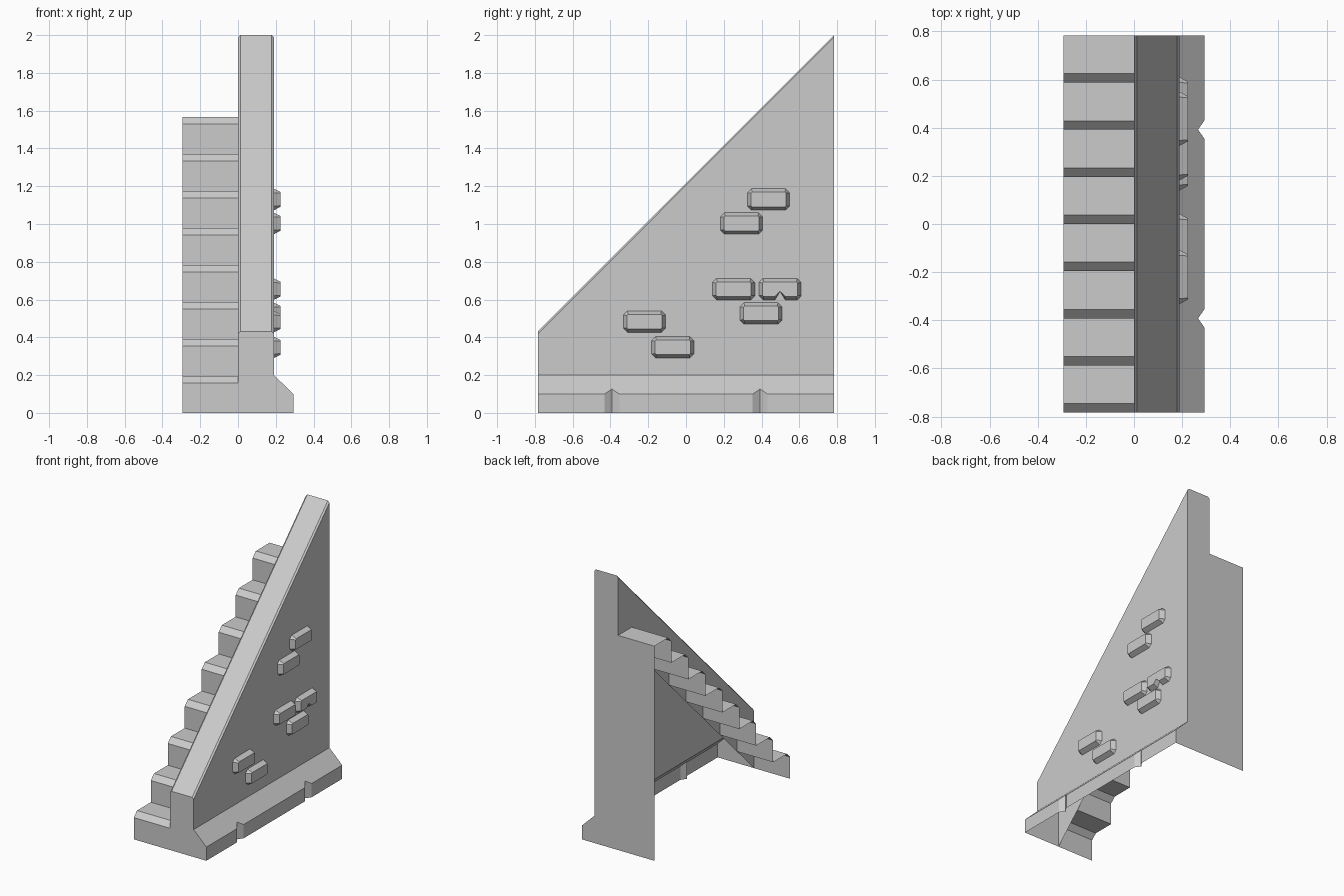
import bpy, bmesh
from mathutils import Vector

if "Cube" in bpy.data.objects:
    bpy.data.objects.remove(bpy.data.objects["Cube"])

W, L = 0.293, 0.783            # half width, half length
WALL = 0.19                    # wall thickness, starts at x = 0
TOP_F, TOP_B = 0.432, 2.0      # wall height at front and back
STEPS = 8
P = 2 * L / STEPS              # step rise and run
C = 0.037                      # nosing chamfer
B = 0.012                      # wall cap bevel


def shell(name, faces):
    """Open surface from (points, outward hint) pairs, welded together."""
    bm = bmesh.new()
    for pts, out in faces:
        f = bm.faces.new([bm.verts.new(p) for p in pts])
        f.normal_update()
        if f.normal.dot(Vector(out)) < 0:
            f.normal_flip()
    bmesh.ops.remove_doubles(bm, verts=bm.verts, dist=1e-5)
    me = bpy.data.meshes.new(name)
    bm.to_mesh(me)
    bm.free()
    ob = bpy.data.objects.new(name, me)
    bpy.context.collection.objects.link(ob)
    return ob


# Staircase: chamfered treads, open underneath and on the left side
prof = [(-L, 0)]
for i in range(STEPS):
    y, z = -L + i * P, (i + 1) * P
    prof += [(y, z - C), (y + C, z), (y + P, z)]
shell("stairs", [
    ([(-W, *a), (0, *a), (0, *b), (-W, *b)], (0, -1, 1))
    for a, b in zip(prof, prof[1:])])

# Wall: inner face above the stair line, outer face, bevelled sloping cap
cap = [(0, -B), (B, 0), (WALL - B, 0), (WALL, -B)]     # (x, drop)
wall = [
    ([(0, -L, 0), (0, L, 2 * L), (0, L, TOP_B - B), (0, -L, TOP_F - B)], (-1, 0, 0)),
    ([(WALL, -L, 0.2), (WALL, L, 0.2), (WALL, L, TOP_B - B),
      (WALL, -L, TOP_F - B)], (1, 0, 0)),
]
for (xa, da), (xb, db) in zip(cap, cap[1:]):
    wall.append(([(xa, -L, TOP_F + da), (xb, -L, TOP_F + db),
                  (xb, L, TOP_B + db), (xa, L, TOP_B + da)],
                 ((xa + xb) / 2 - WALL / 2, -1, 1)))

# Front and back ends of the wall and its foot
for y, top, out in ((-L, TOP_F, -1), (L, TOP_B, 1)):
    pts = [(0, 0), (W, 0), (W, 0.1), (WALL, 0.2)]
    pts += [(x, top + d) for x, d in reversed(cap)]
    wall.append(([(x, y, z) for x, z in pts], (0, out, 0)))
shell("wall", wall)

# Closed back below the top step
shell("back_panel", [([(-W, L, 0), (0, L, 0), (0, L, 2 * L), (-W, L, 2 * L)], (0, 1, 0))])

# Flared foot with two vertical V grooves
line = [(-L, W)]
for y in (-0.392, 0.392):
    line += [(y - 0.039, W), (y, W - 0.027), (y + 0.039, W)]
line.append((L, W))
rim = [(x, y, 0.1 + (W - x) * 0.1 / (W - WALL)) for y, x in line]
foot = [([(a[0], a[1], 0), (b[0], b[1], 0), b, a], (1, 0, 0))
        for a, b in zip(rim, rim[1:])]
foot.append((rim + [(WALL, L, 0.2), (WALL, -L, 0.2)], (1, 0, 1)))
shell("foot", foot)


# Raised bricks with clipped corners and sloping sides
def outline(h, v, c, chip):
    pts = [(-h, -v + c), (-h + c, -v)]
    if chip:
        pts += [(-0.027, -v), (0, -0.012), (0.027, -v)]
    return pts + [(h - c, -v), (h, -v + c), (h, v - c), (h - c, v),
                  (-h + c, v), (-h, v - c)]


def brick(name, cy, cz, chip=False):
    lo = [(WALL, cy + y, cz + z) for y, z in outline(0.112, 0.057, 0.022, chip)]
    hi = [(0.225, cy + y, cz + z) for y, z in outline(0.093, 0.039, 0.006, chip)]
    n = len(lo)
    faces = [([lo[i], lo[(i + 1) % n], hi[(i + 1) % n], hi[i]], (1, 0, 0))
             for i in range(n)]
    shell(name, faces + [(hi, (1, 0, 0))])


spots = [(-0.22, 0.483), (-0.07, 0.347), (0.252, 0.655), (0.5, 0.655),
         (0.397, 0.527), (0.294, 1.003), (0.437, 1.13)]
for i, (cy, cz) in enumerate(spots):
    # the fourth brick has a chipped lower edge
    brick(f"brick_{i + 1}", cy - (0.002 if i == 3 else 0), cz, chip=(i == 3))
